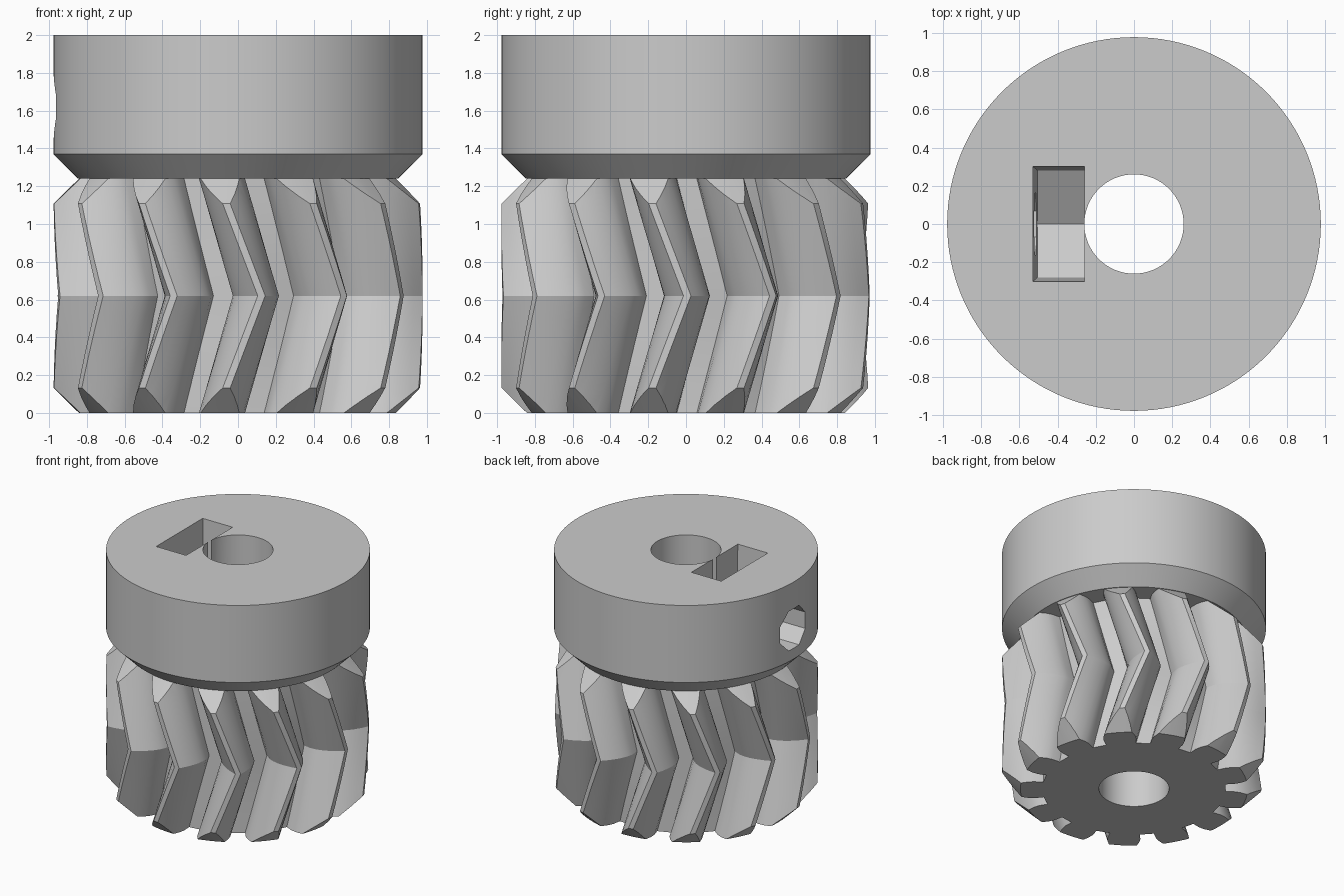
import bpy, bmesh, math
from mathutils import Matrix

cube = bpy.data.objects.get("Cube")
if cube:
    bpy.data.objects.remove(cube, do_unlink=True)

grey = bpy.data.materials.new("plain_grey")
grey.use_nodes = True
grey.diffuse_color = (0.6, 0.6, 0.6, 1)
grey.node_tree.nodes["Principled BSDF"].inputs["Base Color"].default_value = (0.6, 0.6, 0.6, 1)


def finish(name, bm):
    """Turn a bmesh into a grey object."""
    bmesh.ops.recalc_face_normals(bm, faces=bm.faces)
    mesh = bpy.data.meshes.new(name)
    bm.to_mesh(mesh)
    bm.free()
    mesh.materials.append(grey)
    obj = bpy.data.objects.new(name, mesh)
    bpy.context.collection.objects.link(obj)
    return obj


def loft(name, rings):
    """Skin a stack of closed rings and cap both ends."""
    bm = bmesh.new()
    loops = [[bm.verts.new(p) for p in ring] for ring in rings]
    n = len(loops[0])
    for low, high in zip(loops, loops[1:]):
        for i in range(n):
            j = (i + 1) % n
            bm.faces.new((low[i], low[j], high[j], high[i]))
    bm.faces.new(loops[0][::-1])
    bm.faces.new(loops[-1])
    return finish(name, bm)


def lathe(name, profile, sides, phase=0):
    """Solid of revolution from (radius, height) pairs."""
    turn = [math.tau * i / sides + phase for i in range(sides)]
    return loft(name, [[(r * math.cos(a), r * math.sin(a), z) for a in turn] for r, z in profile])


def boolean(obj, cutter, operation):
    cutter.hide_render = True
    mod = obj.modifiers.new("cut", "BOOLEAN")
    mod.operation = operation
    mod.solver = "EXACT"
    mod.object = cutter
    bpy.context.view_layer.objects.active = obj
    bpy.ops.object.modifier_apply(modifier=mod.name)


# Involute tooth outline: radial below the base circle
TEETH, GEAR_TOP = 13, 1.24
PITCH = math.tau / TEETH
PITCH_R, ROOT_R, TIP_R = 0.845, 0.68, 0.977
PRESSURE = math.radians(28)
BASE_R = PITCH_R * math.cos(PRESSURE)


def half_angle(r):
    p = math.acos(min(1, BASE_R / r))
    return PITCH / 4 + math.tan(PRESSURE) - PRESSURE - math.tan(p) + p


radii = [ROOT_R] + [BASE_R + (TIP_R - BASE_R) * i / 5 for i in range(6)]
flank = [(r, half_angle(r)) for r in radii]
tooth = [(r, -a) for r, a in flank] + [(r, a) for r, a in reversed(flank)]

# Herringbone gear: outline twisted half a pitch up and back again
STEPS = 12
rings = []
for s in range(STEPS + 1):
    t = s / STEPS
    start = math.radians(-82.7) - PITCH / 2 * abs(2 * t - 1)
    ring = []
    for k in range(TEETH):
        for r, a in tooth:
            ang = start + k * PITCH + a
            ring.append((r * math.cos(ang), r * math.sin(ang), GEAR_TOP * t))
    rings.append(ring)
gear = loft("herringbone_gear", rings)

# Bevelled tooth ends
envelope = lathe("tooth_end_envelope",
                 [(0.74, -0.1), (0.98, 0.135), (0.98, GEAR_TOP - 0.135), (0.74, GEAR_TOP + 0.1)], 96)
boolean(gear, envelope, "INTERSECT")

# Hub collar with a tapered underside
hub = lathe("hub_collar", [(0.848, GEAR_TOP), (0.978, 1.37), (0.978, 2.0)], 128)

# Shaft bore through both parts
bore = lathe("bore_cutter", [(0.26, -0.2), (0.26, 2.2)], 64)
boolean(gear, bore, "DIFFERENCE")
boolean(hub, bore, "DIFFERENCE")

# Nut slot: hexagonal bottom, slightly flared towards the top
HOLE_Z = 1.62
bm = bmesh.new()
for y, z, outer in ((0, HOLE_Z - 0.325, -0.505), (0.28, HOLE_Z - 0.16, -0.505),
                    (-0.28, HOLE_Z - 0.16, -0.505), (0.302, 2.03, -0.531), (-0.302, 2.03, -0.531)):
    for x in (-0.259, outer):
        bm.verts.new((x, y, z))
bmesh.ops.convex_hull(bm, input=bm.verts)
slot = finish("nut_slot_cutter", bm)
boolean(hub, slot, "DIFFERENCE")

# Set screw hole from the side into the bore
screw = lathe("screw_hole_cutter", [(0.175, 0.1), (0.175, 1.2)], 8, math.pi / 8)
screw.data.transform(Matrix.Translation((0, 0, HOLE_Z)) @ Matrix.Rotation(-math.pi / 2, 4, "Y"))
boolean(hub, screw, "DIFFERENCE")

for cutter in (envelope, bore, slot, screw):
    bpy.data.objects.remove(cutter, do_unlink=True)

# Smooth the round walls, keep the edges crisp
for obj in (gear, hub):
    bpy.ops.object.select_all(action="DESELECT")
    obj.select_set(True)
    bpy.context.view_layer.objects.active = obj
    bpy.ops.object.shade_smooth_by_angle(angle=math.radians(28))
